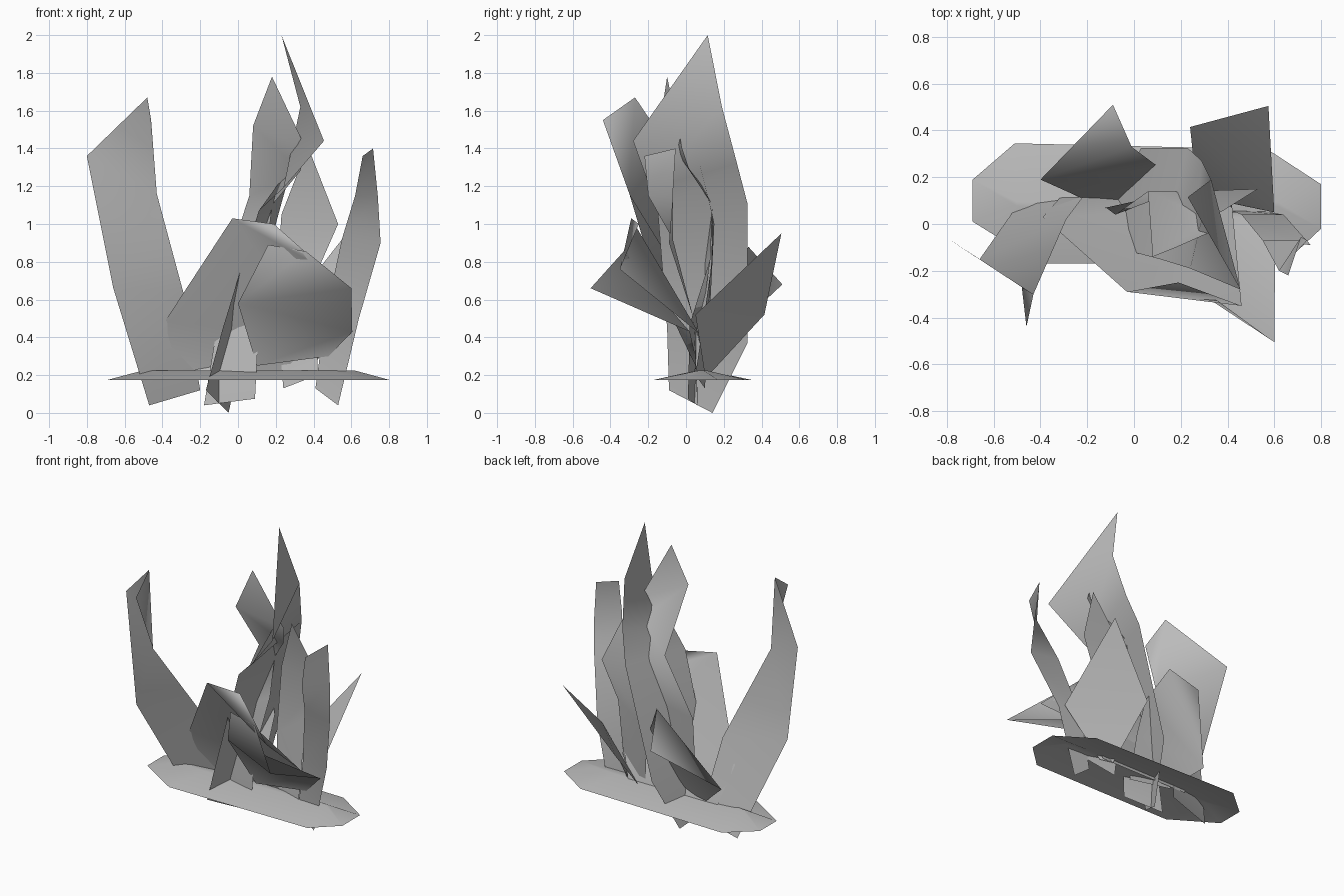
import bpy
import bmesh
from mathutils import Vector

# Remove the default cube
default_cube = bpy.data.objects.get("Cube")
if default_cube:
    bpy.data.objects.remove(default_cube, do_unlink=True)

# Single flat grey for the whole plant
grey = bpy.data.materials.new("plain grey")
grey.use_nodes = True
grey_value = (.5, .5, .5, 1)
grey.diffuse_color = grey_value
grey.node_tree.nodes["Principled BSDF"].inputs["Base Color"].default_value = grey_value


def finish(name, mesh_builder):
    """Turn a bmesh into a smooth shaded, grey object."""
    mesh = bpy.data.meshes.new(name)
    mesh_builder.to_mesh(mesh)
    mesh_builder.free()
    mesh.materials.append(grey)
    for polygon in mesh.polygons:
        polygon.use_smooth = True
    plant_part = bpy.data.objects.new(name, mesh)
    bpy.context.collection.objects.link(plant_part)


def leaf(name, rows, tip=None):
    """Thin leaf from pairs of edge points, base first, with an optional pointed tip.
    A point repeated in the next row folds the leaf along a diagonal."""
    builder = bmesh.new()
    corners = {}

    def corner(point):
        if point not in corners:
            corners[point] = builder.verts.new(Vector(point))
        return corners[point]

    if tip:
        rows = rows + [(tip, tip)]
    for (left, right), (next_left, next_right) in zip(rows, rows[1:]):
        loop = dict.fromkeys((left, right, next_right, next_left))
        builder.faces.new([corner(point) for point in loop])
    finish(name, builder)


def mound(name, outline, rim_height, ridge_height, ridge_scale):
    """Shallow ground patch: a flat rim rising to a narrow lengthwise ridge."""
    builder = bmesh.new()
    centre = sum((Vector(point) for point in outline), Vector((0, 0))) / len(outline)
    rim, ridge = [], []
    for point in outline:
        inner = centre + (Vector(point) - centre) * Vector(ridge_scale)
        rim.append(builder.verts.new((point[0], point[1], rim_height)))
        ridge.append(builder.verts.new((inner.x, inner.y, ridge_height)))
    count = len(outline)
    for index in range(count):
        following = (index + 1) % count
        builder.faces.new((rim[index], rim[following], ridge[following], ridge[index]))
    builder.faces.new(ridge)
    finish(name, builder)


# Ground patch
mound("ground_patch",
      [(-.69, .01), (-.4, -.17), (.64, -.17), (.8, -.02), (.8, .17),
       (.57, .32), (-.51, .345), (-.69, .19)],
      rim_height=.175, ridge_height=.225, ridge_scale=(.75, .1))

# Tall upright leaves
leaf("tall_right_leaf", [
    [(-.47, .12, .04), (-.2, .14, .12)],
    [(-.66, -.15, .66), (-.29, .02, .64)],
    [(-.8, -.06, 1.36), (-.43, -.3, 1.16)],
    [(-.48, -.27, 1.67), (-.43, -.3, 1.16)],
], tip=(-.46, -.44, 1.55))
leaf("tall_left_leaf", [
    [(.41, .06, .13), (.53, .06, .04)],
    [(.46, .04, .5), (.64, .04, .5)],
    [(.55, -.07, .92), (.755, -.09, .9)],
    [(.62, -.2, 1.15), (.74, -.07, 1.15)],
    [(.66, -.22, 1.36), (.715, -.055, 1.4)],
])
leaf("tallest_leaf", [
    [(-.17, -.09, .12), (-.05, .14, 0)],
    [(-.08, -.1, .45), (.03, .325, .37)],
    [(.11, -.15, 1.07), (.23, .325, 1.11)],
    [(.24, -.19, 1.19), (.29, .27, 1.32)],
    [(.455, -.28, 1.44), (.33, .19, 1.62)],
], tip=(.23, .115, 2))
leaf("tall_middle_leaf", [
    [(-.18, .06, .04), (.09, .01, .075)],
    [(-.12, .07, .4), (.11, .02, .47)],
    [(-.08, .04, .72), (.15, .13, .82)],
    [(.06, .14, 1.15), (.18, .14, 1.1)],
    [(.08, -.14, 1.52), (.33, .02, 1.28)],
    [(.08, -.14, 1.52), (.36, -.02, 1.4)],
], tip=(.18, -.1, 1.78))
leaf("narrow_back_leaf", [
    [(.24, .1, .13), (.42, .05, .2)],
    [(.2, .13, .6), (.42, .13, .75)],
    [(.23, .14, 1.05), (.53, .15, 1)],
], tip=(.37, .05, 1.41))

# Broad leaves leaning to the front
leaf("broad_front_leaf", [
    [(-.31, .12, .2), (.35, .12, .2)],
    [(-.39, .03, .48), (.42, .07, .42)],
    [(-.03, -.29, 1.03), (.42, .07, .42)],
    [(-.03, -.29, 1.03), (.46, -.35, .76)],
], tip=(.19, -.25, 1))
leaf("drooping_front_leaf", [
    [(.1, .05, .25), (.48, .05, .3)],
    [(0, -.11, .58), (.605, .02, .43)],
    [(0, -.11, .58), (.6, -.505, .66)],
    [(.16, -.31, .89), (.36, -.33, .855)],
])

# Broad leaves leaning to the back
leaf("back_right_leaf", [
    [(-.2, .1, .2), (.06, .03, .2)],
    [(-.4, .19, .38), (.11, .16, .45)],
    [(-.4, .19, .38), (.11, .24, .65)],
    [(-.4, .19, .38), (-.01, .33, .88)],
], tip=(-.09, .51, .68))
leaf("back_left_leaf", [
    [(.27, .12, .2), (.36, .1, .2)],
    [(.24, .415, .52), (.6, .05, .52)],
], tip=(.575, .505, .95))
